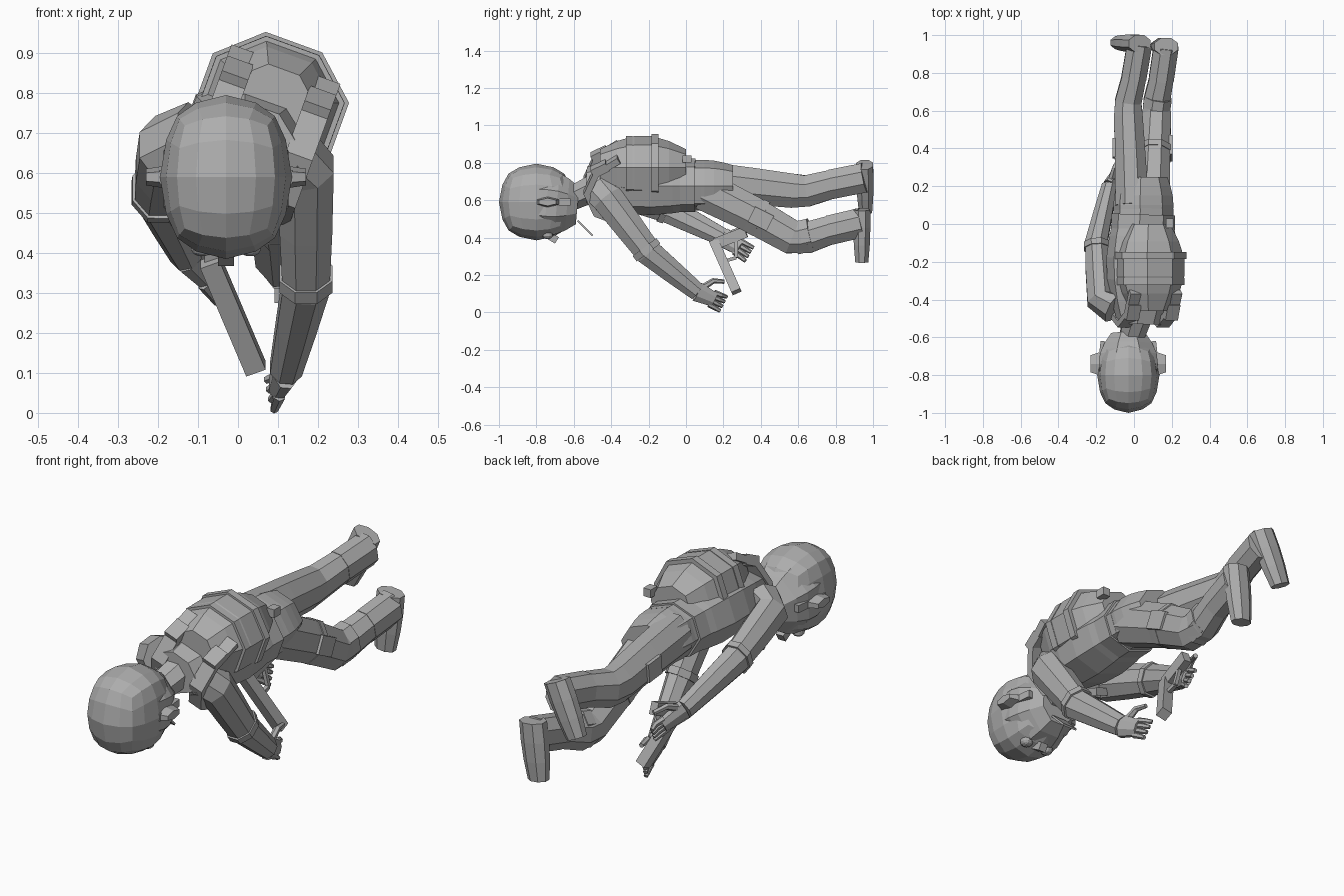
import bpy
import bmesh
from math import sin, cos, pi, radians
from mathutils import Vector

starter = bpy.data.objects.get("Cube")
if starter:
    bpy.data.objects.remove(starter, do_unlink=True)

grey = bpy.data.materials.new("matte_grey")
grey.use_nodes = True
tone = (0.42, 0.42, 0.42, 1)
grey.diffuse_color = tone
grey.node_tree.nodes["Principled BSDF"].inputs["Base Color"].default_value = tone

# The trunk is rolled about its length
roll = radians(20)
ACROSS = Vector((cos(roll), 0, -sin(roll)))
BACK = Vector((sin(roll), 0, cos(roll)))
X, Y, Z = Vector((1, 0, 0)), Vector((0, 1, 0)), Vector((0, 0, 1))
SIDES = {"left": 1, "right": -1}


def finish(name, bm):
    bmesh.ops.recalc_face_normals(bm, faces=bm.faces)
    mesh = bpy.data.meshes.new(name)
    bm.to_mesh(mesh)
    bm.free()
    mesh.materials.append(grey)
    bpy.context.collection.objects.link(bpy.data.objects.new(name, mesh))


def swell(start, end, bulge, t):
    return start + (end - start) * t + bulge * sin(pi * t)


def tube(name, path, start, end=None, bulge=0, flat=1, sides=8, ref=X):
    """Capped tube; radius runs along ref, and radius times flat across it."""
    end = start if end is None else end
    path = [Vector(p) for p in path]
    last = len(path) - 1
    bm = bmesh.new()
    loops = []
    for i, p in enumerate(path):
        along = (path[min(i + 1, last)] - path[max(i - 1, 0)]).normalized()
        u = (ref - along * along.dot(ref)).normalized()
        v = along.cross(u) * flat
        r = swell(start, end, bulge, i / last) / cos(pi / sides)
        angles = [(k + 0.5) * 2 * pi / sides for k in range(sides)]
        loops.append([bm.verts.new(p + (u * cos(a) + v * sin(a)) * r) for a in angles])
    for a, b in zip(loops, loops[1:]):
        for i in range(sides):
            bm.faces.new((a[i - 1], a[i], b[i], b[i - 1]))
    bm.faces.new(loops[0])
    bm.faces.new(loops[-1])
    finish(name, bm)


def bar(name, a, b, width, flat=1, ref=X):
    tube(name, [a, b], width, flat=flat, sides=4, ref=ref)


def between(a, b, steps=5):
    a, b = Vector(a), Vector(b)
    return [a.lerp(b, i / steps) for i in range(steps + 1)]


def band(name, a, b, t, width, radius, **shape):
    """Short raised ring part way from a to b."""
    tube(name, [a.lerp(b, t), a.lerp(b, t + width)], radius, **shape)


def ball(name, centre, size, cuts, roundness=1):
    bm = bmesh.new()
    bmesh.ops.create_cube(bm, size=2)
    bmesh.ops.subdivide_edges(bm, edges=bm.edges[:], cuts=cuts, use_grid_fill=True)
    for v in bm.verts:
        v.co = v.co.lerp(v.co.normalized(), roundness) * Vector(size).x
        v.co.y *= size[1] / size[0]
        v.co.z *= size[2] / size[0]
        v.co += Vector(centre)
    finish(name, bm)


# Trunk: torso, hips, vest hem and belt
spine = Vector((.05, 0, .68))
trunk = dict(flat=.8, ref=ACROSS)
collar, waist = spine - Y * .53 - X * .02, spine + Y * .05
tube("torso", between(collar, waist), .11, .145, bulge=.05, **trunk)
tube("hips", between(waist - Y * .05, waist + Y * .2), .14, .12, bulge=.02, **trunk)
band("vest_hem", collar, waist, .85, .15, .16, **trunk)
band("belt", collar, waist, 1, .06, .15, **trunk)

# Backpack with raised bands, shoulder straps and pouches
pack_top = spine + BACK * .1 - Y * .46
pack_end = spine + BACK * .1
pack_size = dict(start=.1, end=.1, bulge=.075)
tube("backpack", between(pack_top, pack_end), flat=.9, ref=ACROSS, **pack_size)
for label, t in {"upper": .3, "lower": .6}.items():
    band(f"{label}_pack_band", pack_top, pack_end, t, .08,
         swell(t=t, **pack_size) + .01, flat=.9, ref=ACROSS)
for side, s in SIDES.items():
    edge = spine + ACROSS * s * .11
    strap = [edge + BACK * .19 - Y * .36]
    strap += [edge + BACK * cos(a) * .16 - Y * (.36 + sin(a) * .17)
              for a in (pi / 4, pi / 2, pi * .75, pi)]
    tube(f"{side}_shoulder_strap", strap, .035, flat=.5, sides=4, ref=ACROSS)
    bar(f"{side}_shoulder_pouch", strap[1] - Y * .02, strap[1] + Y * .06 + BACK * .04,
        .035, flat=.7, ref=ACROSS)
buckle = Vector((.19, 0, .82))
bar("buckle", buckle - Y * .02, buckle + Y * .03, .02)

# Head turned face down, with neck, jaw and features
skull = Vector((-.03, -.8, .59))
tube("neck", [skull + Y * .15, collar + Y * .07], .06, .075)
ball("head", skull, (.165, .2, .205), cuts=3, roundness=.88)
tube("jaw", between(skull, skull + Y * .22 - Z * .02, steps=4), .15, .09,
     bulge=.03, flat=1.1)
face = skull + Y * .06 - Z * .175
bar("nose", face, face + Y * .05 - Z * .03, .02)
chin = skull + Y * .22 - Z * .1
bar("chin_strap", chin, chin + (Y - Z) * .08, .04, flat=.12)
for side, s in SIDES.items():
    ball(f"{side}_eye", face + X * s * .06, (.03, .03, .025), cuts=2)
    temple = skull + Y * .06 + X * s * .155
    tube(f"{side}_ear", [temple, temple + X * s * .045], .06, .045, flat=.4,
         sides=6, ref=Y)
    bar(f"{side}_temple_band", temple - Y * .06, temple + Y * .12 - X * s * .02,
        .012, flat=1.5)


def arm(side, shoulder, elbow, wrist, tip):
    shoulder, elbow, wrist, tip = map(Vector, (shoulder, elbow, wrist, tip))
    root = shoulder.lerp(collar, .35) + Z * .02
    upper, lower = shoulder.lerp(elbow, .5), elbow.lerp(wrist, .5)
    tube(f"{side}_arm", [root, shoulder, upper, elbow, lower, wrist], .075, .04,
         bulge=.005, flat=1.2)
    band(f"{side}_elbow_cuff", shoulder, elbow, .9, .1, .066, flat=1.2)
    # Palm, four spread fingers and a thumb
    spread = X.cross(tip - wrist).normalized()
    tube(f"{side}_palm", between(wrist, wrist.lerp(tip, .65), steps=2), .033, .024,
         flat=1.6)
    for i in range(4):
        offset = spread * (i - 1.5) * .023
        tube(f"{side}_finger_{i}", [wrist.lerp(tip, .55) + offset,
                                    wrist.lerp(tip, .8) + offset * 1.1,
                                    tip + offset * 1.2 - X * i * .006], .014, .009, sides=6)
    tube(f"{side}_thumb", [wrist.lerp(tip, .1) + spread * .03,
                           wrist.lerp(tip, .35) + spread * .09,
                           wrist.lerp(tip, .7) + spread * .11], .016, .01, sides=6)


arm("left", (.17, -.42, .61), (.17, -.2, .32), (.12, .06, .11), (.09, .2, .045))
arm("right", (-.18, -.4, .66), (-.2, -.1, .55), (-.13, .2, .4), (-.05, .34, .31))

# Hand-held tool: body, grip and guard
top, muzzle = Vector((-.07, .15, .38)), Vector((.045, .27, .11))
grip_end = Vector((-.05, .32, .43))
bar("tool_body", top, muzzle, .026)
bar("tool_grip", top.lerp(muzzle, .05), grip_end, .02, flat=1.5)
guard = top.lerp(muzzle, .4)
bar("tool_guard_front", guard, guard + Y * .07 + Z * .02, .009)
bar("tool_guard_side", guard + Y * .07 + Z * .02, top.lerp(grip_end, .7), .009)


def leg(side, hip, knee, ankle, toe):
    hip, knee, ankle, toe = map(Vector, (hip, knee, ankle, toe))
    tube(f"{side}_leg", [hip, hip.lerp(knee, .5), knee - Y * .03, knee + Y * .05,
                         knee.lerp(ankle, .5), ankle], .088, .058, flat=1.2)
    band(f"{side}_boot_shaft", knee, ankle, .5, .5, .066, flat=1.2)
    heel = ankle + Z * .07
    tube(f"{side}_boot", between(heel, toe, steps=3), .045, .035, bulge=.005,
         flat=1.4, ref=Y)
    pouch = hip.lerp(knee, .5) + X * SIDES[side] * .08
    bar(f"{side}_thigh_pouch", pouch, pouch.lerp(knee + X * SIDES[side] * .07, .4),
        .015, flat=3)
    return hip, knee, ankle


hip, knee, ankle = leg("left", (.1, .1, .65), (.12, .6, .4), (.17, .94, .48),
                       (.14, .94, .27))
band("knee_pad", knee, ankle, -.05, .25, .07, flat=1.25)
band("thigh_strap", hip, knee, .55, .06, .084, flat=1.2)
leg("right", (-.01, .1, .7), (-.03, .6, .65), (.03, .955, .72), (-.08, .96, .54))
